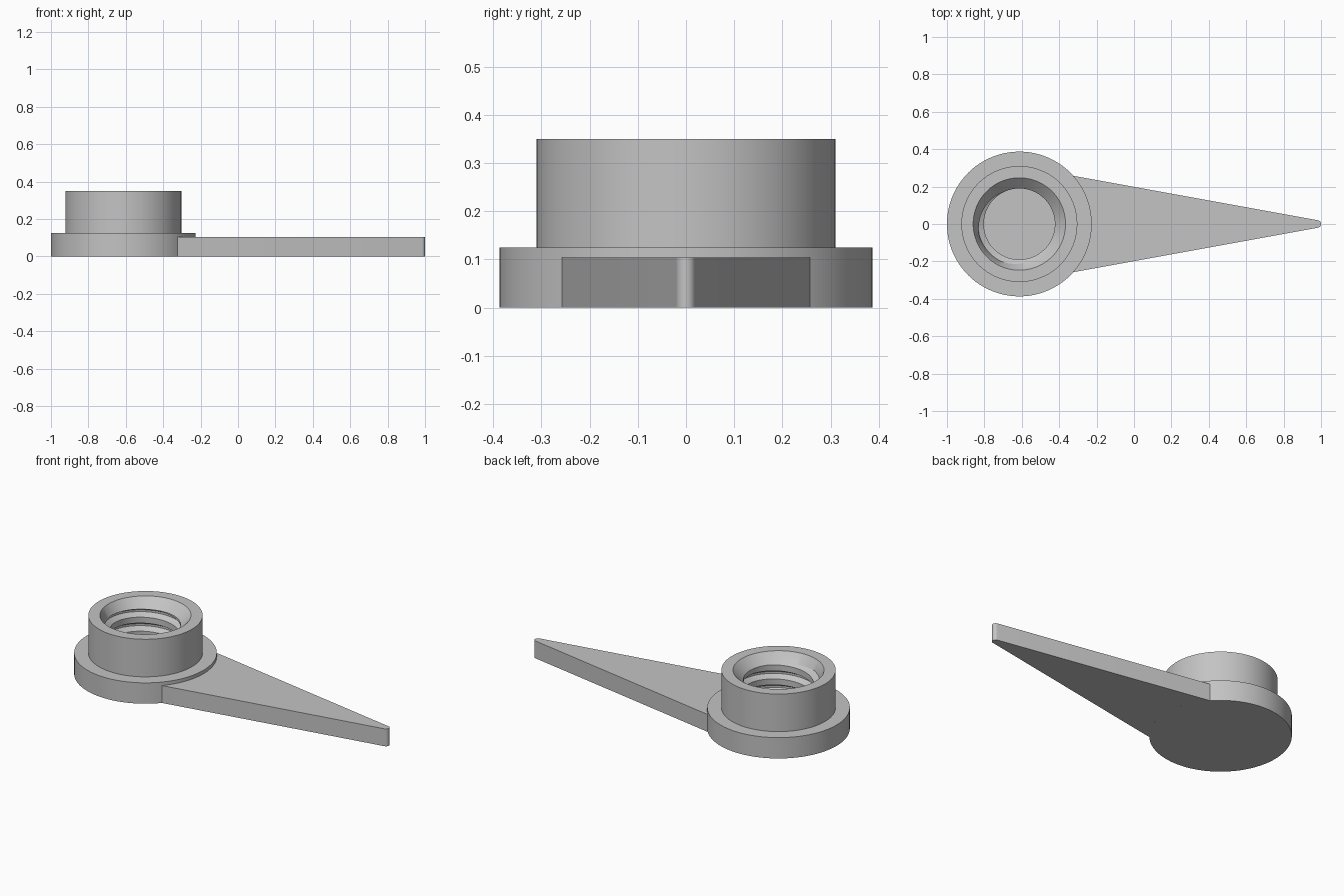
import bpy, bmesh
from math import sin, cos, tau, radians

if "Cube" in bpy.data.objects:
    bpy.data.objects.remove(bpy.data.objects["Cube"])

CX, SEG = -0.613, 96           # hub axis and roundness
R_BASE, R_COLLAR, R_BORE, R_GROOVE = 0.387, 0.31, 0.19, 0.222
Z_BASE, Z_TOP, Z_ARM, Z_FLOOR, Z_CHAMFER = 0.125, 0.35, 0.104, 0.10, 0.295
PITCH = 0.084

grey = bpy.data.materials.new("plain grey")
grey.use_nodes = True
colour = (0.55, 0.55, 0.55, 1)
grey.diffuse_color = colour
grey.node_tree.nodes["Principled BSDF"].inputs["Base Color"].default_value = colour


def finish(bm, name):
    bmesh.ops.remove_doubles(bm, verts=bm.verts, dist=1e-5)
    bmesh.ops.recalc_face_normals(bm, faces=bm.faces)
    mesh = bpy.data.meshes.new(name)
    bm.to_mesh(mesh)
    bm.free()
    mesh.materials.append(grey)
    obj = bpy.data.objects.new(name, mesh)
    bpy.context.collection.objects.link(obj)
    bpy.ops.object.select_all(action="DESELECT")
    obj.select_set(True)
    bpy.context.view_layer.objects.active = obj
    bpy.ops.object.shade_smooth_by_angle(angle=radians(25))
    return obj


# Thread section over one turn: crest, flank, groove root, flank
THREAD = [(0.0, R_BORE), (0.42, R_BORE), (0.64, R_GROOVE), (0.78, R_GROOVE), (1.0, R_BORE)]


def thread_radius(phase):
    phase %= 1
    for (a, ra), (b, rb) in zip(THREAD, THREAD[1:]):
        if phase <= b:
            return ra + (rb - ra) * (phase - a) / (b - a)


def hub_column(turn):
    """Radius and height points from the underside, over the rim, down to the floor."""
    column = [(R_BASE, 0), (R_BASE, Z_BASE), (R_COLLAR, Z_BASE),
              (R_COLLAR, Z_TOP), (0.247, Z_TOP)]
    for k in range(4, -2, -1):
        for phase, _ in reversed(THREAD[:-1]):
            z = Z_FLOOR + PITCH * (k + phase + turn)
            z = min(max(z, Z_FLOOR), Z_CHAMFER)
            column.append((thread_radius((z - Z_FLOOR) / PITCH - turn), z))
    return column


# Hub: flange, collar and threaded blind bore
bm = bmesh.new()
columns = []
for i in range(SEG):
    a = tau * i / SEG
    columns.append([bm.verts.new((CX + r * cos(a), r * sin(a), z))
                    for r, z in hub_column(i / SEG)])
for i in range(SEG):
    one, two = columns[i], columns[(i + 1) % SEG]
    # the helix gains one turn at the seam, so shift the thread rows there
    shift = len(THREAD) - 1 if i == SEG - 1 else 0
    last = len(one) - 1
    pair = [(one[j], two[j if j < 5 else max(j - shift, 5)]) for j in range(last + 1)]
    pair += [(one[last], two[j]) for j in range(last - shift + 1, last + 1)]
    for (a, b), (c, d) in zip(pair, pair[1:]):
        corners = list(dict.fromkeys((a, b, d, c)))
        if len(corners) > 2:
            bm.faces.new(corners)
bm.faces.new([c[0] for c in columns])
bm.faces.new([c[-1] for c in columns])
bmesh.ops.dissolve_degenerate(bm, dist=1e-5, edges=bm.edges)
finish(bm, "threaded_hub")

# Pointer arm: tapered plate hugging the flange, with a rounded tip
outline = []
for i in range(25):
    a = radians(41.7 - 83.4 * i / 24)
    outline.append((CX + R_BASE * cos(a), R_BASE * sin(a)))
for i in range(13):
    a = radians(-80 + 160 * i / 12)
    outline.append((0.98 + 0.02 * cos(a), 0.02 * sin(a)))
bm = bmesh.new()
face = bm.faces.new([bm.verts.new((x, y, 0)) for x, y in outline])
top = bmesh.ops.extrude_face_region(bm, geom=[face])["geom"]
bmesh.ops.translate(bm, vec=(0, 0, Z_ARM),
                    verts=[v for v in top if isinstance(v, bmesh.types.BMVert)])
finish(bm, "pointer_arm")
